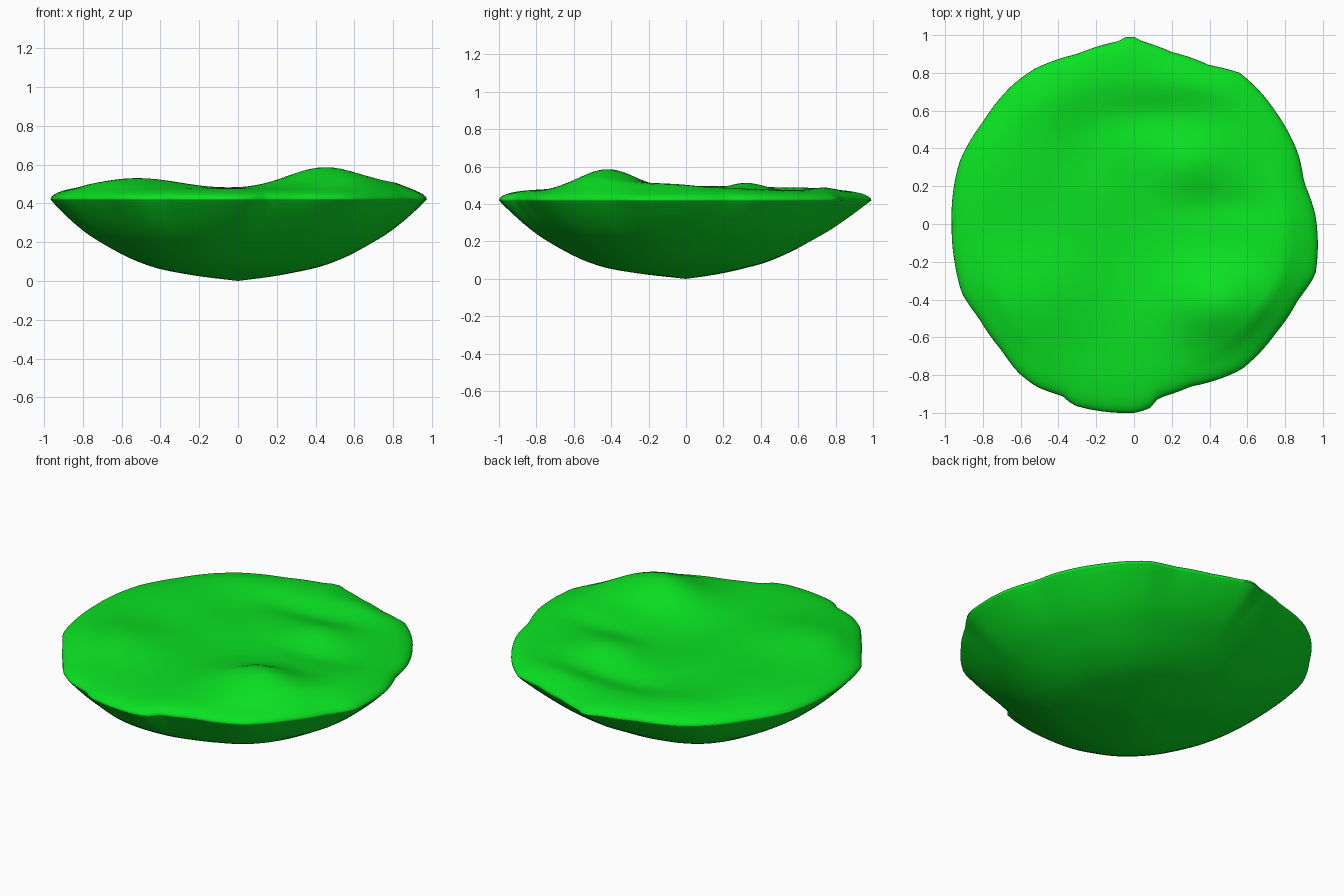
import bpy, bmesh, math

if "Cube" in bpy.data.objects:
    bpy.data.objects.remove(bpy.data.objects["Cube"])

SEG, RINGS = 144, 28

# Rim outline seen from above
OUTLINE = [(0.96, 0.05), (0.90, 0.22), (0.87, 0.37), (0.76, 0.58), (0.66, 0.71), (0.56, 0.80),
           (0.40, 0.84), (0.20, 0.91), (0.05, 0.965), (-0.02, 1.0), (-0.09, 0.965), (-0.30, 0.90),
           (-0.53, 0.82), (-0.65, 0.73), (-0.80, 0.54), (-0.92, 0.34), (-0.965, 0.0), (-0.95, -0.2),
           (-0.91, -0.37), (-0.82, -0.50), (-0.70, -0.67), (-0.62, -0.78), (-0.52, -0.86),
           (-0.38, -0.91), (-0.32, -0.96), (0.0, -1.0), (0.08, -0.98), (0.13, -0.92),
           (0.30, -0.86), (0.57, -0.77), (0.75, -0.58), (0.87, -0.40), (0.96, -0.27)]
# Underside profile: fraction of radius, height
UNDER = [(0, 0.0), (0.2, 0.024), (0.45, 0.073), (0.6, 0.133), (0.8, 0.245), (0.9, 0.325),
         (0.97, 0.39), (1, 0.42)]
# Soft mounds and hollows on top: x, y, spread x, spread y, height
MOUNDS = [(0.45, -0.42, 0.27, 0.21, 0.107), (-0.52, -0.38, 0.30, 0.26, 0.05),
          (0.30, 0.32, 0.18, 0.14, 0.035), (0.78, -0.1, 0.16, 0.35, 0.03),
          (-0.65, 0.25, 0.25, 0.35, 0.018), (0.05, 0.57, 0.32, 0.12, -0.035),
          (-0.25, 0.40, 0.18, 0.2, -0.02), (0.50, 0.10, 0.25, 0.10, -0.015),
          (0.0, -0.05, 0.25, 0.35, -0.02), (0.35, 0.75, 0.25, 0.12, 0.018),
          (-0.45, 0.65, 0.22, 0.15, 0.012)]


def lerp(points, t):
    for (a, u), (b, v) in zip(points, points[1:]):
        if t <= b:
            return u + (v - u) * (t - a) / (b - a)
    return points[-1][1]


polar = sorted((math.atan2(y, x) % math.tau, math.hypot(x, y)) for x, y in OUTLINE)
polar = [(polar[-1][0] - math.tau, polar[-1][1])] + polar + [(polar[0][0] + math.tau, polar[0][1])]


def smooth_radius(a):
    return sum(lerp(polar, (a + 0.05 * k) % math.tau) for k in range(-6, 7)) / 13


def under_z(x, y, t, a):
    # fuller on the diagonals and towards the front left, flatter at the back
    bulge = 4 * t * t * (1 - t) / 0.6
    front_left = max(0, math.cos(a - math.radians(238))) ** 2
    back = max(0, math.sin(a)) ** 4
    return lerp(UNDER, t) - bulge * (0.012 * math.sin(2 * a) ** 2 + 0.02 * front_left - 0.018 * back)


def top_z(x, y, t, a):
    # rounded lip, then a rolling surface
    z = 0.42 + 0.06 * math.sqrt(1 - t ** 10)
    fade = min(1, (1 - t) / 0.15)
    return z + fade * sum(h * math.exp(-((x - cx) / sx) ** 2 - ((y - cy) / sy) ** 2)
                          for cx, cy, sx, sy, h in MOUNDS)


bm = bmesh.new()


def ring(t, height):
    # rim details fade out towards the middle
    verts = []
    for i in range(SEG):
        a = math.tau * i / SEG
        soft = smooth_radius(a)
        r = t * (soft + (lerp(polar, a) - soft) * t ** 6)
        x, y = r * math.cos(a), r * math.sin(a)
        verts.append(bm.verts.new((x, y, height(x, y, t, a))))
    return verts


# Underside rings out to the rim, then top rings back to the middle
ts = [math.sin(math.pi / 2 * k / RINGS) for k in range(1, RINGS + 1)]
rings = [ring(t, under_z) for t in ts] + [ring(t, top_z) for t in reversed(ts[:-1])]
for lo, hi in zip(rings, rings[1:]):
    for i in range(SEG):
        j = (i + 1) % SEG
        bm.faces.new((lo[i], lo[j], hi[j], hi[i]))
bottom = bm.verts.new((0, 0, 0))
middle = bm.verts.new((0, 0, top_z(0, 0, 0, 0)))
for i in range(SEG):
    j = (i + 1) % SEG
    bm.faces.new((bottom, rings[0][j], rings[0][i]))
    bm.faces.new((middle, rings[-1][i], rings[-1][j]))
# Even out the creases of the underside
inner = [v for r in rings[:RINGS - 3] for v in r]
for _ in range(4):
    bmesh.ops.smooth_vert(bm, verts=inner, factor=0.5, use_axis_z=True)
bmesh.ops.recalc_face_normals(bm, faces=bm.faces)

mesh = bpy.data.meshes.new("leaf_pad")
bm.to_mesh(mesh)
bm.free()
pad = bpy.data.objects.new("leaf_pad", mesh)
bpy.context.collection.objects.link(pad)

green = bpy.data.materials.new("bright_green")
green.diffuse_color = (0.003, 0.76, 0.016, 1)
green.use_nodes = True
green.node_tree.nodes["Principled BSDF"].inputs["Base Color"].default_value = green.diffuse_color
mesh.materials.append(green)

bpy.context.view_layer.objects.active = pad
pad.select_set(True)
bpy.ops.object.shade_smooth_by_angle(angle=math.radians(60))
